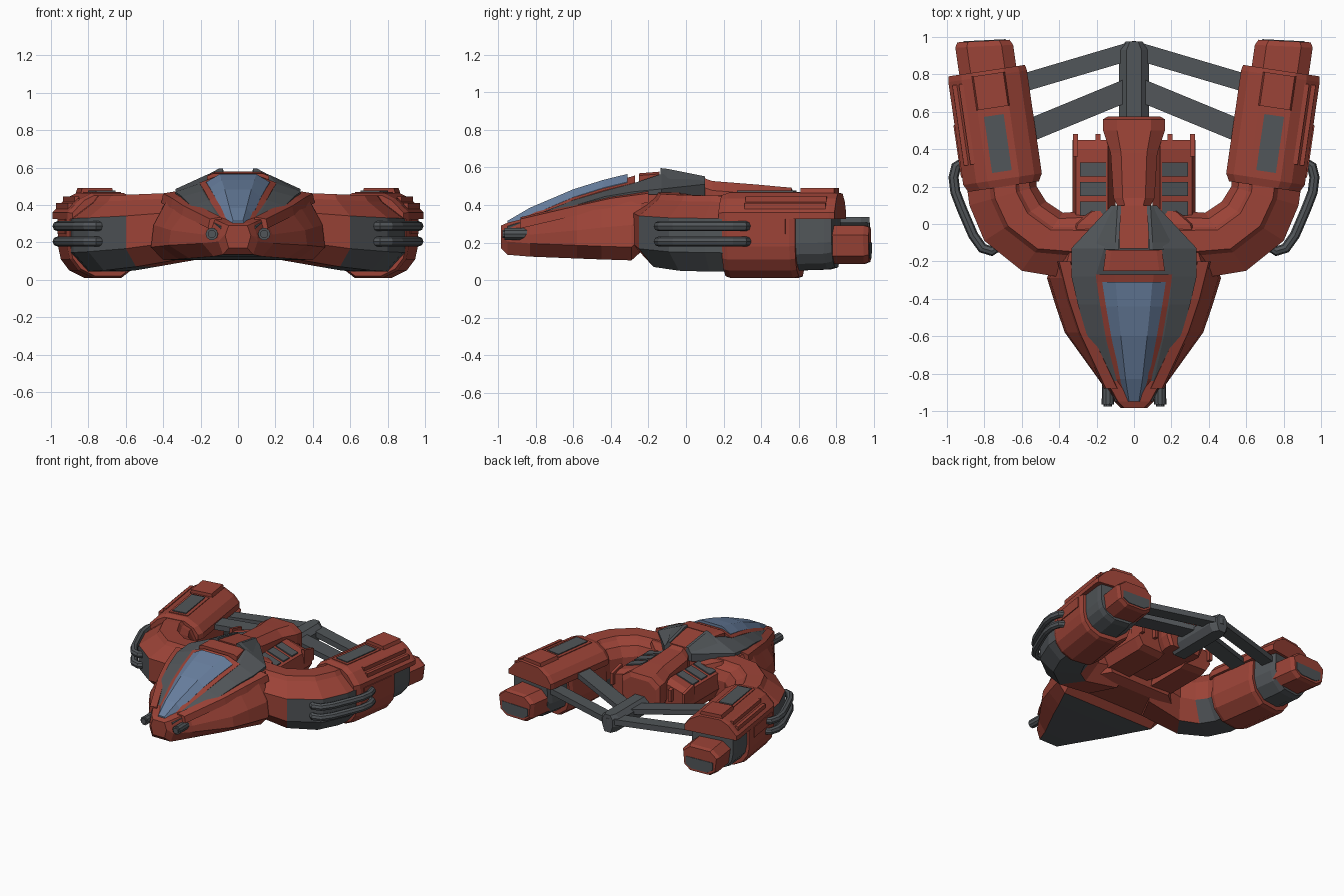
import bpy, bmesh, math
from mathutils import Vector

if "Cube" in bpy.data.objects:
    bpy.data.objects.remove(bpy.data.objects["Cube"])


def material(name, r, g, b):
    m = bpy.data.materials.new(name)
    m.diffuse_color = (r, g, b, 1)
    m.use_nodes = True
    m.node_tree.nodes["Principled BSDF"].inputs["Base Color"].default_value = m.diffuse_color
    return m


RED = material("hull red", 0.33, 0.056, 0.038)
GREY = material("dark grey", 0.083, 0.092, 0.1)
BLUE = material("glass blue", 0.14, 0.215, 0.35)


def loft(name, rings, mats, rule=None, mirror=False):
    """Skin a list of closed rings, cap both ends, optionally mirror over x."""
    bm = bmesh.new()
    rows = [[bm.verts.new(p) for p in ring] for ring in rings]
    n = len(rows[0])
    for a, b in zip(rows, rows[1:]):
        for i in range(n):
            j = (i + 1) % n
            bm.faces.new((a[i], a[j], b[j], b[i]))
    bm.faces.new(rows[0])
    bm.faces.new(rows[-1])
    bmesh.ops.recalc_face_normals(bm, faces=bm.faces)
    bm.normal_update()
    if rule:
        for f in bm.faces:
            f.material_index = rule(f.calc_center_median(), f.normal)
    me = bpy.data.meshes.new(name)
    bm.to_mesh(me)
    bm.free()
    for m in mats:
        me.materials.append(m)
    ob = bpy.data.objects.new(name, me)
    bpy.context.collection.objects.link(ob)
    if mirror:
        mod = ob.modifiers.new("mirror", 'MIRROR')
        mod.use_mirror_merge = False
    return ob


def sym(y, half):
    """Full ring at y from right-hand (x, z) points listed bottom to top."""
    return [(x, y, z) for x, z in half] + [(-x, y, z) for x, z in reversed(half)]


def tube(name, path, r, mat, sides=8):
    """Tube along a path that lies in a level plane."""
    pts = [Vector(p) for p in path]
    rings = []
    for i, p in enumerate(pts):
        d = (pts[min(i + 1, len(pts) - 1)] - pts[max(i - 1, 0)]).normalized()
        side = Vector((d.y, -d.x, 0))
        rings.append([p + side * r * math.cos(k * math.tau / sides)
                      + Vector((0, 0, r * math.sin(k * math.tau / sides))) for k in range(sides)])
    return loft(name, rings, [mat], mirror=True)


def rect(a, b, lo, hi):
    return [(a, lo), (b, lo), (b, hi), (a, hi)]


# Main hull: y, bottom width, bottom z, side width, shoulder width, shoulder z
hull = [(-0.985, .05, .17, .07, .05, .29), (-0.95, .08, .135, .105, .085, .305),
        (-0.83, .13, .125, .19, .15, .335), (-0.58, .26, .115, .37, .27, .385),
        (-0.45, .32, .11, .415, .32, .415), (-0.29, .40, .105, .465, .37, .445),
        (-0.24, .40, .15, .45, .37, .455), (0.0, .36, .14, .37, .30, .46), (0.07, .26, .17, .28, .22, .44)]
loft("main_hull", [sym(y, [(bw, zb), (mw, zb + .07), (mw * .97, (zb + .07) * .45 + zt * .55 - .03), (tw, zt)])
                   for y, bw, zb, mw, tw, zt in hull], [RED, GREY],
     lambda c, n: 1 if n.z < -.8 and c.y < -.3 else 0)

# Shoulder rail, a raised red strip on each side of the nose
loft("shoulder_rail", [[(x - .05, y, z - .05), (x + .03, y, z - .05), (x + .02, y, z), (x - .04, y, z + .01)]
                       for x, y, z in [(.13, -.88, .325), (.27, -.58, .395), (.33, -.4, .435), (.38, -.2, .462)]],
     [RED], mirror=True)

# Grey cockpit surround, with a raised tip each side behind the canopy
cowl = [(-.95, .08, .25, .1, .285, .08, .29), (-.6, .24, .33, .25, .395, .16, .425), (-.43, .29, .37, .3, .445, .19, .475),
        (-.28, .32, .4, .335, .47, .205, .515), (-.13, .33, .42, .335, .485, .16, .565), (.1, .12, .45, .12, .51, .075, .545)]
loft("cockpit_surround", [sym(s[0], [s[1:3], s[3:5], s[5:7]]) for s in cowl], [GREY])
loft("surround_crest", [[(a, y, z - .06), (b, y, z - .06 * k), (a + .02, y, z), (a, y, z)] for y, a, b, z, k in
                        [(-.135, .08, .2, .596, .9), (-.1, .08, .2, .592, .9), (.1, .068, .11, .552, .7)]],
     [GREY], mirror=True)

# Canopy: y, half width, crest z
glass = [(-.95, .045, .315), (-.83, .078, .385), (-.6, .122, .483), (-.44, .15, .533), (-.31, .17, .565)]
loft("canopy_frame", [sym(y, [(w + .03, z - .1), (w + .03, z - .057), (w * .6, z - .02)])
                      for y, w, z in [(-.975, .03, .31)] + glass + [(-.27, .175, .577)]], [RED])
loft("canopy_glass", [sym(y, [(w, z - .08), (w, z - .042), (w * .58, z)]) for y, w, z in glass], [BLUE])
loft("roof_hatch", [sym(y, [(w, z - .08), (w, z - .012), (w - .03, z)])
                    for y, w, z in [(-.25, .165, .568), (-.14, .15, .577)]], [RED])

# Spine running aft from the cockpit
loft("spine", [sym(y, [(w * .8, .22), (w, .3), (w, z - .05), (w * .55, z)]) for y, w, z in
               [(-.13, .078, .578), (.08, .08, .548), (.14, .11, .527), (.38, .125, .508), (.5, .165, .497),
                (.56, .165, .492), (.575, .14, .46)]], [RED])
loft("spine_roof", [sym(y, [(.06, z - .05), (.078, z)]) for y, z in [(-.13, .58), (.1, .547)]], [RED])

# Machinery boxes beside the spine with grey vents
box = [(.1, .19), (.29, .2), (.33, .28), (.31, .39), (.14, .445)]
loft("machinery_box", [[(x, y, .3 + (z - .3) * s) for x, z in box] for y, s in
                       [(0, 1), (.4, 1), (.45, .8)]], [RED], mirror=True)
for y in (.045, .15, .255):
    loft("vent", [[(x, yy, z) for x, z in [(.15, .43), (.29, .385), (.29, .406), (.15, .45)]]
                  for yy in (y, y + .075)], [GREY], mirror=True)
for x in (.18, .30):
    loft("box_fin", [[(a, y, z) for a, z in rect(x, x + .025, .3, t)] for y, t in ((.36, .42), (.48, .39))],
         [RED], mirror=True)

# Curved arms from hull to engine pods: inner point, outer point, bottom z, top z
arm_prof = [(0, .35), (0, .7), (.1, .88), (.25, .94), (.3, 1), (.62, 1), (.68, .92), (1, .7), (1, .25), (.75, 0), (.25, 0)]
arm = [((.1, .08), (.3, -.3), .12, .47), ((.38, .06), (.6, -.25), .07, .458), ((.47, .12), (.8, -.09), .05, .452),
       ((.52, .2), (.88, .1), .045, .45), ((.53, .3), (.9, .25), .045, .445)]
loft("wing_arm", [[(a[0] + (b[0] - a[0]) * u, a[1] + (b[1] - a[1]) * u, lo + (hi - lo) * v) for u, v in arm_prof]
                  for a, b, lo, hi in arm], [RED, GREY],
     lambda c, n: 1 if c.x > .46 and (c.z < .17 or (n.x > .1 and c.z < .3)) else 0, mirror=True)


def pod(name, mat, stations, prof, zc=.2, shear=.15):
    """Part lying along the splayed engine axis; stations are (y, scale)."""
    loft(name, [[(.70 + (y - .22) * .145 + o * s, y - o * s * shear, zc + (z - zc) * s) for o, z in prof]
                for y, s in stations], [mat], mirror=True)


# Engine pods
barrel = [(-.08, .01), (.07, .01), (.15, .05), (.195, .11), (.21, .18), (.21, .335),
          (-.19, .335), (-.2, .17), (-.17, .08)]
pod("pod_barrel", RED, [(.22, .94), (.25, 1), (.58, 1), (.61, .95)], barrel)
pod("pod_grey_band", GREY, [(.58, .86), (.76, .84), (.8, .8)], barrel, .3)
pod("pod_cover", RED, [(.2, .9), (.24, 1), (.79, 1), (.82, .97)],
    [(-.21, .325), (.21, .325), (.21, .36), (.14, .435), (.08, .465), (-.09, .465), (-.17, .42), (-.21, .37)], .33)
pod("window_frame", RED, [(.26, 1), (.6, 1)], rect(-.08, .07, .44, .47))
pod("pod_window", GREY, [(.28, 1), (.58, 1)], rect(-.055, .05, .44, .477))
pod("rear_panel", RED, [(.62, 1), (.8, 1)], [(-.1, .44), (.09, .44), (.075, .49), (-.085, .49)])
for o, z in ((.145, .445), (.18, .41)):
    pod("pod_rib", RED, [(.34, 1), (.77, 1)], rect(o - .012, o + .012, z - .06, z))
pod("side_rib", RED, [(.28, 1), (.56, 1)], rect(.19, .216, .245, .325))

# Engine nozzles
nozzle = [(-.09, .09), (.07, .09), (.13, .13), (.145, .24), (.085, .288), (-.095, .288), (-.155, .24), (-.145, .13)]
pod("nozzle", RED, [(.77, 1.03), (.95, 1.03), (.978, .93)], nozzle, shear=.05)
pod("nozzle_core", GREY, [(.96, 1), (.982, .95)], [(-.08, .11), (.06, .11), (.11, .14), (.11, .2), (-.13, .2), (-.13, .14)],
    shear=.05)

# Rear boom and cross struts
loft("rear_boom", [sym(y, [(w * .6, .2), (w, .25), (w, .3), (w * .5, .335)])
                   for y, w in [(.5, .08), (.93, .08), (.975, .045)]], [GREY])
for name, a, b, w, t in (("rear_strut", (.0, .93, .285), (.66, .735, .285), .1, .022),
                         ("forward_strut", (.0, .73, .29), (.62, .475, .35), .13, .02)):
    loft(name, [[(x, y - w / 2, z - t), (x, y + w / 2, z - t), (x, y + w / 2, z + t), (x, y - w / 2, z + t)]
                for x, y, z in (a, b)], [GREY], mirror=True)

# Outer hoses, two per side
hose = [(.76, -.04), (.725, -.09), (.73, -.125), (.76, -.145), (.81, -.13), (.86, -.06), (.92, .08), (.955, .17),
        (.965, .25), (.95, .31), (.925, .325), (.88, .31)]
for z in (.205, .287):
    tube("hose", [(x, y, z) for x, y in hose], .027, GREY)

# Nose guns
tube("nose_gun", [(.135, -.7, .245), (.14, -.965, .245)], .033, GREY, 10)
tube("gun_muzzle", [(.14, -.95, .245), (.14, -.975, .245)], .022, GREY, 10)
